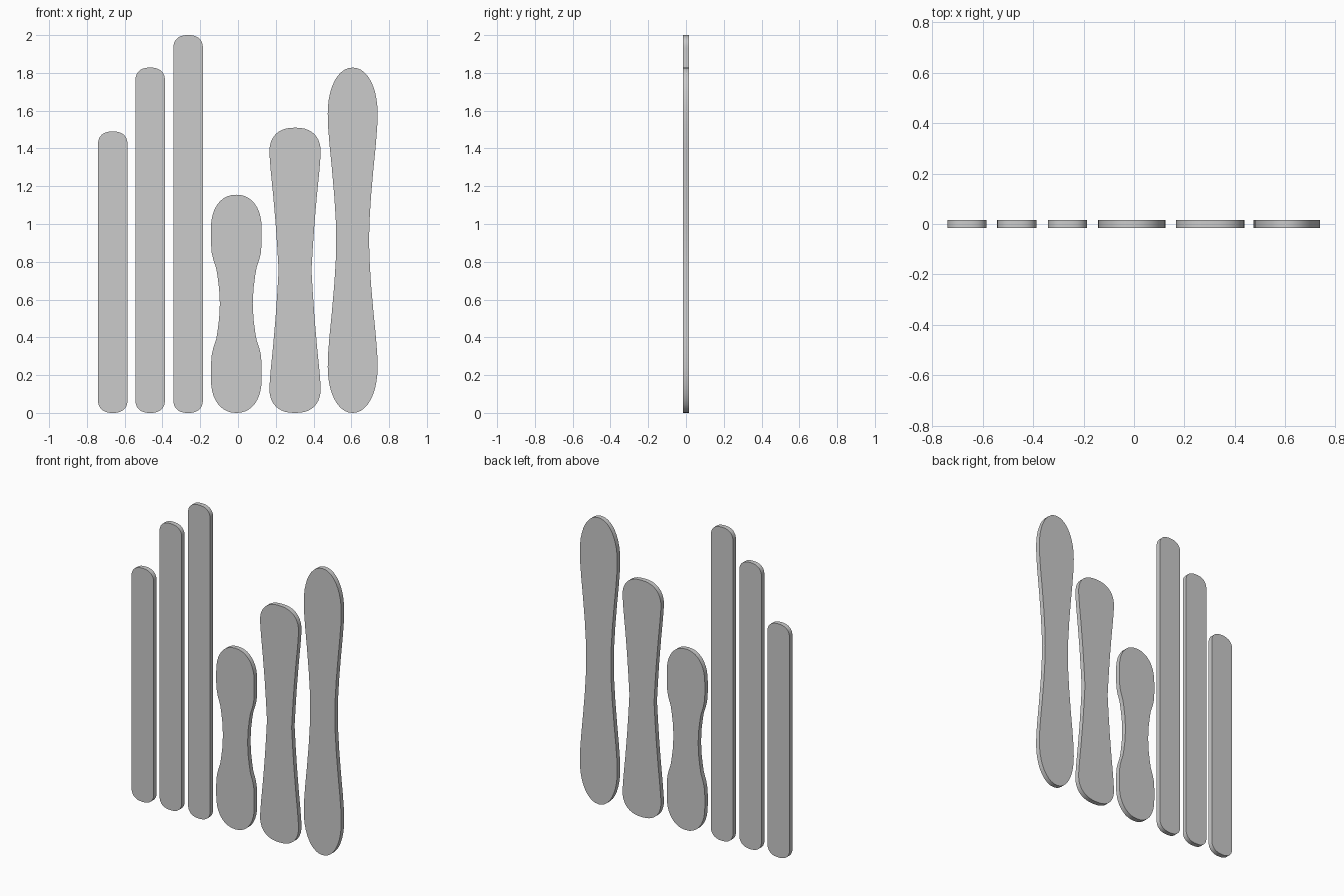
import bpy, bmesh, math

if "Cube" in bpy.data.objects:
    bpy.data.objects.remove(bpy.data.objects["Cube"])

THICK = 0.03


def plate(name, cx, height, sides, cap_power):
    """Flat plate, symmetric both ways. sides = (half width, z above middle),
    from the waist out to where the rounded end begins."""
    mid = height / 2
    w, z0 = sides[-1]
    cap = mid - z0
    quarter = list(sides)
    steps = 10
    for i in range(1, steps + 1):
        a = math.pi / 2 * i / steps
        quarter.append((w * max(math.cos(a), 0) ** (2 / cap_power),
                        z0 + cap * math.sin(a) ** (2 / cap_power)))
    quarter[-1] = (0, mid)

    # Mirror the quarter outline into a closed loop
    right = [(x, -z) for x, z in reversed(quarter) if z > 0] + quarter
    left = [(-x, z) for x, z in reversed(right[1:-1])]
    bm = bmesh.new()
    verts = [bm.verts.new((x, -THICK / 2, z)) for x, z in right + left]
    face = bm.faces.new(verts)
    out = bmesh.ops.extrude_face_region(bm, geom=[face])
    moved = [v for v in out["geom"] if isinstance(v, bmesh.types.BMVert)]
    bmesh.ops.translate(bm, verts=moved, vec=(0, THICK, 0))
    bmesh.ops.recalc_face_normals(bm, faces=bm.faces)
    mesh = bpy.data.meshes.new(name)
    bm.to_mesh(mesh)
    bm.free()

    ob = bpy.data.objects.new(name, mesh)
    ob.location = (cx, 0, mid)
    bpy.context.collection.objects.link(ob)
    bpy.ops.object.select_all(action='DESELECT')
    ob.select_set(True)
    bpy.context.view_layer.objects.active = ob
    bpy.ops.object.shade_smooth_by_angle(angle=math.radians(30))


# Straight sticks with rounded ends
for name, cx, h in (("short_stick", -0.663, 1.49),
                    ("medium_stick", -0.465, 1.828),
                    ("long_stick", -0.264, 2.0)):
    plate(name, cx, h, [(0.078, h / 2 - 0.07)], 2.4)

# Waisted paddles
plate("short_paddle", -0.009, 1.155,
      [(0.087, 0), (0.091, 0.08), (0.100, 0.15), (0.107, 0.19), (0.122, 0.235),
       (0.130, 0.27), (0.134, 0.32), (0.134, 0.40)], 2.2)
plate("medium_paddle", 0.302, 1.51,
      [(0.087, 0), (0.094, 0.12), (0.103, 0.25), (0.116, 0.40), (0.129, 0.53),
       (0.136, 0.62)], 2.4)
plate("long_paddle", 0.607, 1.828,
      [(0.087, 0), (0.089, 0.10), (0.097, 0.23), (0.110, 0.38), (0.122, 0.50),
       (0.130, 0.60), (0.132, 0.67)], 2.1)
